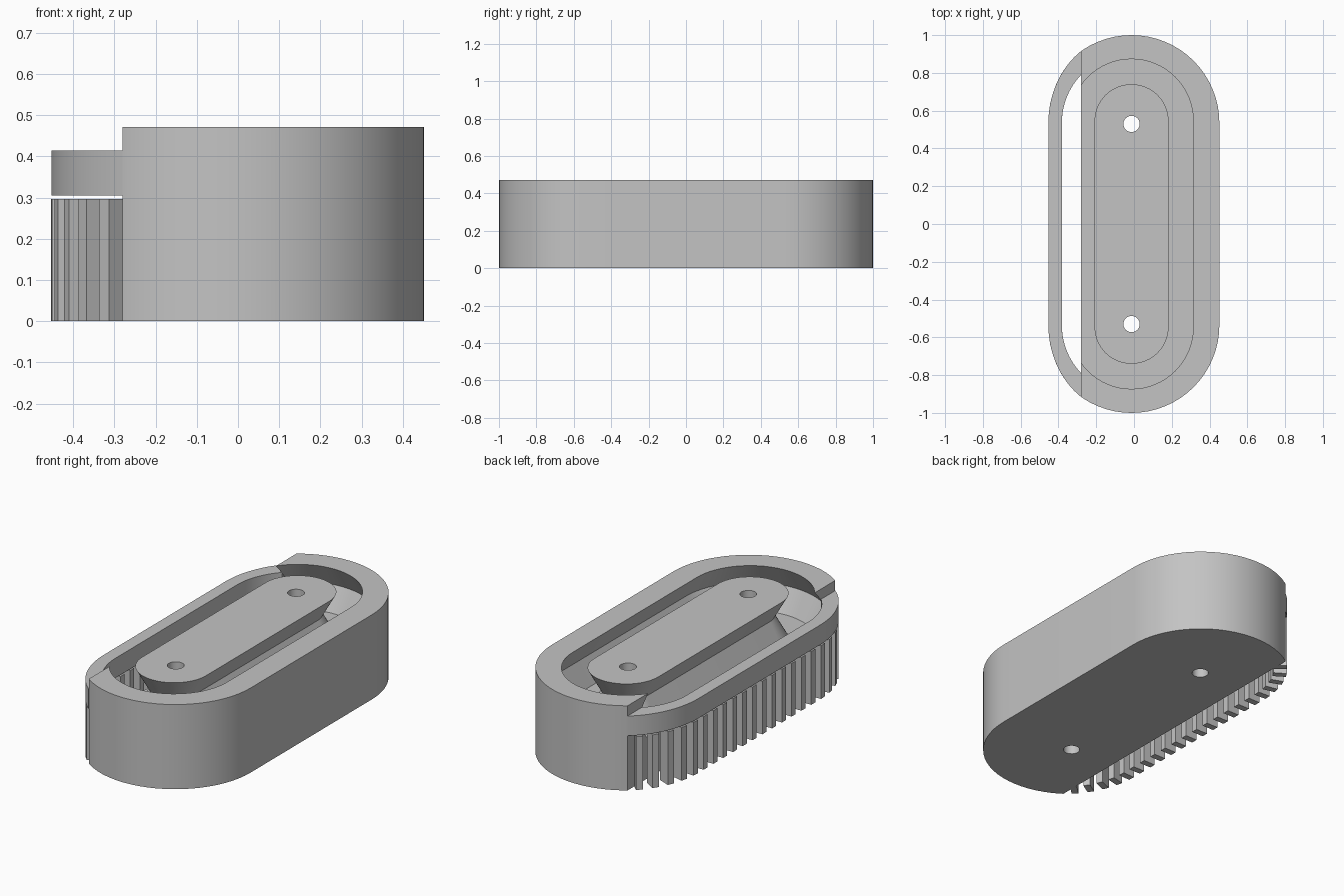
import bpy, bmesh, math
from mathutils import Vector

if "Cube" in bpy.data.objects:
    bpy.data.objects.remove(bpy.data.objects["Cube"], do_unlink=True)

CX, CY, R = -0.013, 0.535, 0.465   # track centre line and outer radius
CUT_X = -0.28                      # flat side plane of the housing

grey = bpy.data.materials.new("light grey")
grey.use_nodes = True
grey.diffuse_color = (0.55, 0.55, 0.55, 1)
grey.node_tree.nodes["Principled BSDF"].inputs["Base Color"].default_value = (0.55, 0.55, 0.55, 1)


def make_object(name, bm):
    bmesh.ops.recalc_face_normals(bm, faces=bm.faces)
    mesh = bpy.data.meshes.new(name)
    bm.to_mesh(mesh)
    bm.free()
    mesh.materials.append(grey)
    ob = bpy.data.objects.new(name, mesh)
    bpy.context.collection.objects.link(ob)
    return ob


def smooth(ob):
    bpy.ops.object.select_all(action='DESELECT')
    ob.select_set(True)
    bpy.context.view_layer.objects.active = ob
    bpy.ops.object.shade_smooth_by_angle(angle=math.radians(30))


def stadium(r, cy, n=32):
    """Closed pill outline with its long axis on y."""
    pts = []
    for sign in (1, -1):
        for i in range(n + 1):
            a = math.pi * i / n
            pts.append((CX + sign * r * math.cos(a), sign * (cy + r * math.sin(a))))
    return pts


def add_prism(bm, pts, z0, z1):
    low = [bm.verts.new((x, y, z0)) for x, y in pts]
    high = [bm.verts.new((x, y, z1)) for x, y in pts]
    bm.faces.new(low)
    bm.faces.new(high)
    for i in range(len(pts)):
        j = (i + 1) % len(pts)
        bm.faces.new((low[i], low[j], high[j], high[i]))


def cut(ob, cutter):
    mod = ob.modifiers.new("cut", 'BOOLEAN')
    mod.operation = 'DIFFERENCE'
    mod.solver = 'EXACT'
    mod.object = cutter
    bpy.context.view_layer.update()
    dg = bpy.context.evaluated_depsgraph_get()
    mesh = bpy.data.meshes.new_from_object(ob.evaluated_get(dg))
    ob.modifiers.clear()
    ob.data = mesh
    bpy.data.objects.remove(cutter, do_unlink=True)


# Housing: outer wall, undercut groove and central island as one section
section = [(R, CY, 0), (R, CY, 0.472), (0.327, 0.546, 0.472), (0.397, 0.546, 0.347),
           (0.327, 0.546, 0.222), (0.196, 0.544, 0.222), (0.126, 0.544, 0.347),
           (0.196, 0.544, 0.472)]
bm = bmesh.new()
rings = [[bm.verts.new((x, y, z)) for x, y in stadium(r, cy)] for r, cy, z in section]
for a, b in zip(rings, rings[1:]):
    for i in range(len(a)):
        j = (i + 1) % len(a)
        bm.faces.new((a[i], a[j], b[j], b[i]))
bm.faces.new(rings[0])
bm.faces.new(rings[-1])
housing = make_object("housing", bm)

# Flat side and the two screw holes
bm = bmesh.new()
add_prism(bm, [(CUT_X, -2), (CUT_X, 2), (-2, 2), (-2, -2)], -1, 1)
cut(housing, make_object("side_cutter", bm))
for y in (-0.53, 0.53):
    bm = bmesh.new()
    add_prism(bm, [(CX + 0.043 * math.cos(k * math.pi / 16), y + 0.043 * math.sin(k * math.pi / 16))
                   for k in range(32)], -1, 1)
    cut(housing, make_object("hole_cutter", bm))
smooth(housing)


def side_path(r, squash, n=24):
    """Open outline of the side guard from the rear end to the front end."""
    a0 = math.acos((CX - CUT_X) / r)
    half = []
    for i in range(n + 1):
        a = a0 * (1 - i / n)
        x = CX - r * math.cos(a)
        half.append((CUT_X + squash * (x - CUT_X), CY + r * math.sin(a)))
    return half + [(x, -y) for x, y in reversed(half)]


# Guard band bridging the open side
outer = side_path(R, 0.875)
bm = bmesh.new()
add_prism(bm, outer + side_path(0.369, 1.0)[::-1], 0.305, 0.415)
smooth(make_object("guard_band", bm))

# Row of upright slats below the band
points = [Vector(p) for p in outer]
lengths = [0.0]
for a, b in zip(points, points[1:]):
    lengths.append(lengths[-1] + (b - a).length)


def along(s):
    for i in range(len(points) - 1):
        if s <= lengths[i + 1]:
            d = points[i + 1] - points[i]
            return points[i] + d * ((s - lengths[i]) / d.length), d.normalized()
    return points[-1], (points[-1] - points[-2]).normalized()


COUNT, MARGIN = 22, 0.062
bm = bmesh.new()
for k in range(COUNT):
    p, t = along(MARGIN + (lengths[-1] - 2 * MARGIN) * k / (COUNT - 1))
    inward = Vector((-t.y, t.x))
    h, depth = t * 0.018, inward * 0.072
    add_prism(bm, [tuple(v) for v in (p - h, p + h, p + h + depth, p - h + depth)], 0, 0.297)
make_object("slats", bm)
